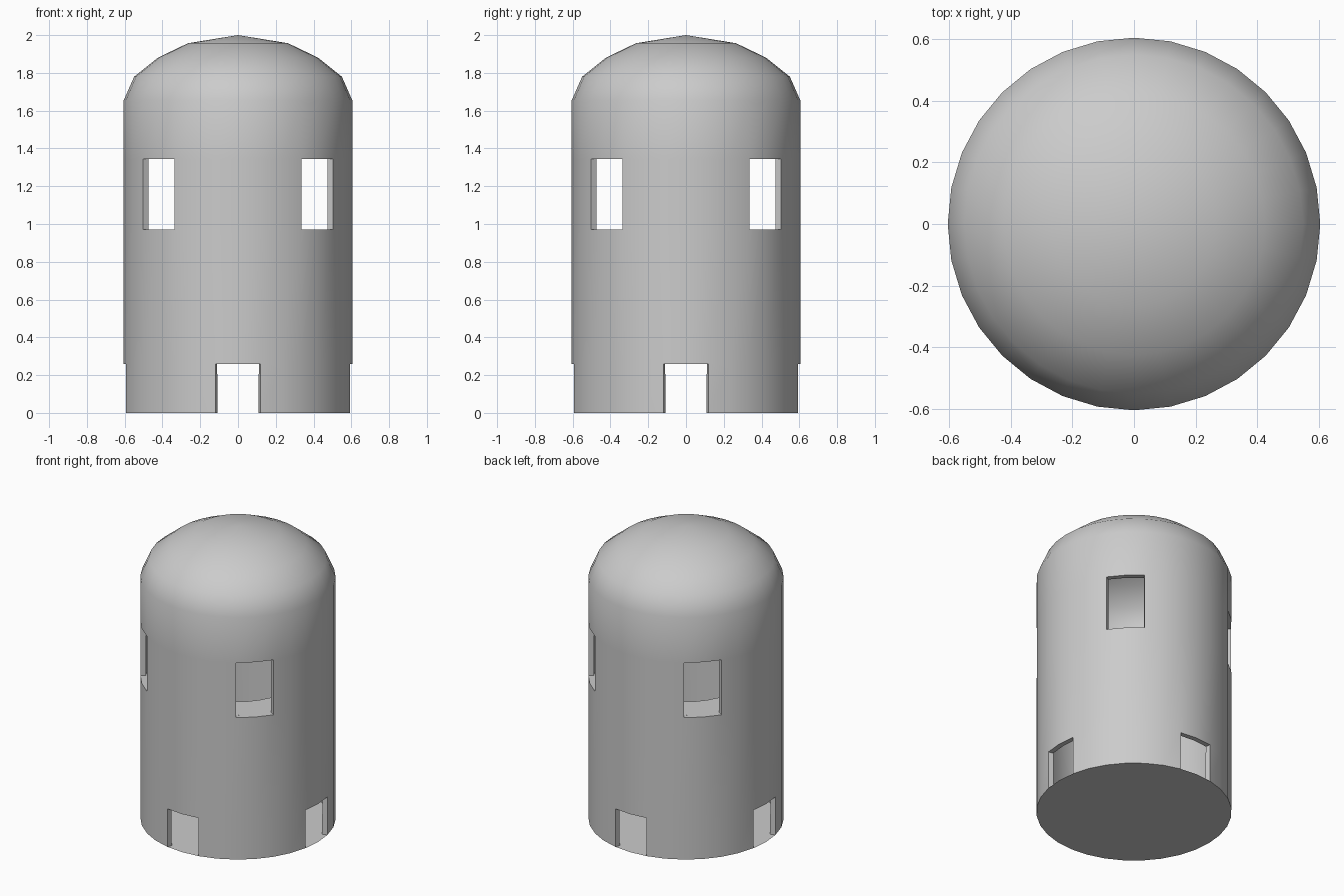
import bpy, bmesh, math

if "Cube" in bpy.data.objects:
    bpy.data.objects.remove(bpy.data.objects["Cube"])

N = 32          # sides
R = 0.605       # outer radius
WALL = 0.034    # wall thickness


def ring(bm, r, z):
    return [bm.verts.new((r * math.cos(2 * math.pi * i / N),
                          r * math.sin(2 * math.pi * i / N), z)) for i in range(N)]


def make(name, bm):
    me = bpy.data.meshes.new(name)
    bm.normal_update()
    bm.to_mesh(me)
    bm.free()
    ob = bpy.data.objects.new(name, me)
    bpy.context.collection.objects.link(ob)
    bpy.ops.object.select_all(action='DESELECT')
    ob.select_set(True)
    bpy.context.view_layer.objects.active = ob
    return ob


# Tower wall and dome: stacked rings, leaving out the door and window facets
profile = [(R, 0), (R, 0.26), (R, 0.97), (R, 1.345), (R, 1.655),
           (0.55, 1.78), (0.425, 1.88), (0.265, 1.957)]
DOOR_ROW, WINDOW_ROW = 0, 2
bm = bmesh.new()
rings = [ring(bm, r, z) for r, z in profile]
for row in range(len(rings) - 1):
    lo, hi = rings[row], rings[row + 1]
    for i in range(N):
        j = (i + 1) % N
        door = row == DOOR_ROW and i % 8 in (7, 0)        # centred on the axes
        window = row == WINDOW_ROW and i % 8 in (3, 4)    # centred on the diagonals
        if not (door or window):
            bm.faces.new((lo[i], lo[j], hi[j], hi[i]))
apex = bm.verts.new((0, 0, 2))
for i in range(N):
    bm.faces.new((rings[-1][i], rings[-1][(i + 1) % N], apex))
tower = make("tower_shell", bm)
mod = tower.modifiers.new("wall", 'SOLIDIFY')
mod.thickness = WALL
mod.offset = -1
bpy.ops.object.modifier_apply(modifier=mod.name)
bpy.ops.object.shade_smooth_by_angle(angle=math.radians(35))

# Ground floor disc
bm = bmesh.new()
bm.faces.new(list(reversed(ring(bm, R, 0))))
make("floor", bm)

# Inner ledge level with the window sills
bm = bmesh.new()
outer, inner = ring(bm, R - WALL, 0.97), ring(bm, 0.37, 0.97)
for i in range(N):
    j = (i + 1) % N
    bm.faces.new((outer[i], outer[j], inner[j], inner[i]))
make("window_ledge", bm)
